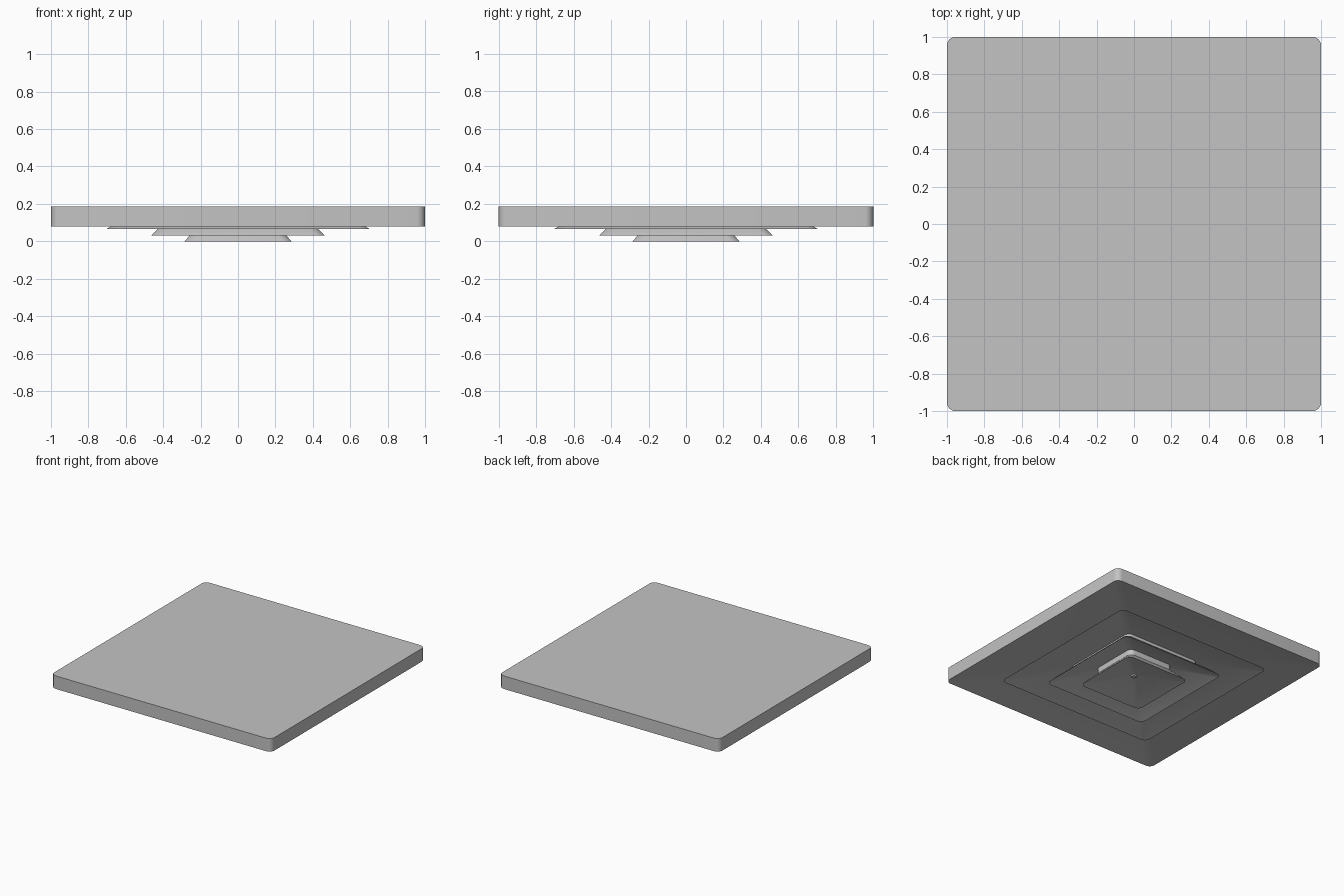
import bpy, bmesh, math

cube = bpy.data.objects.get("Cube")
if cube:
    bpy.data.objects.remove(cube, do_unlink=True)

paint = bpy.data.materials.new("light_grey_metal")
paint.use_nodes = True
grey = (0.55, 0.55, 0.55, 1)
paint.diffuse_color = grey
paint.node_tree.nodes["Principled BSDF"].inputs["Base Color"].default_value = grey


def rounded_square(bm, half, z, radius, steps=6):
    """Ring of vertices round a square with rounded corners."""
    radius = min(radius, half * 0.3)
    ring = []
    for corner in range(4):
        middle = math.radians(45 + 90 * corner)
        cx = math.copysign(half - radius, math.cos(middle))
        cy = math.copysign(half - radius, math.sin(middle))
        for i in range(steps + 1):
            a = math.radians(90 * (corner + i / steps))
            ring.append(bm.verts.new((cx + radius * math.cos(a), cy + radius * math.sin(a), z)))
    return ring


def finish(bm, name):
    bmesh.ops.recalc_face_normals(bm, faces=bm.faces)
    mesh = bpy.data.meshes.new(name)
    bm.to_mesh(mesh)
    bm.free()
    mesh.materials.append(paint)
    obj = bpy.data.objects.new(name, mesh)
    bpy.context.collection.objects.link(obj)
    bpy.ops.object.select_all(action="DESELECT")
    obj.select_set(True)
    bpy.context.view_layer.objects.active = obj
    bpy.ops.object.shade_smooth_by_angle(angle=math.radians(30))
    return obj


def square_loft(name, profile, radius=0.045):
    """Solid swept through (half width, height) pairs, closed at both ends."""
    bm = bmesh.new()
    rings = [rounded_square(bm, half, z, radius) for half, z in profile]
    for a, b in zip(rings, rings[1:]):
        n = len(a)
        for i in range(n):
            j = (i + 1) % n
            bm.faces.new((a[i], a[j], b[j], b[i]))
    bm.faces.new(rings[0])
    bm.faces.new(rings[-1])
    return finish(bm, name)


# Flat-topped housing with a shallow hollow underside
square_loft("housing", [(1, 0.187), (1, 0.08), (0.45, 0.175)])

# Nested flared louvres: neck, outer flare, lip, then hollow underside
square_loft("outer_louvre", [(0.44, 0.18), (0.44, 0.17), (0.68, 0.08), (0.705, 0.065), (0.34, 0.155)])
square_loft("middle_louvre", [(0.34, 0.16), (0.34, 0.11), (0.43, 0.065), (0.465, 0.03), (0.205, 0.13)])
square_loft("centre_louvre", [(0.205, 0.135), (0.205, 0.085), (0.255, 0.035), (0.285, 0), (0.03, 0.06)])

# Fixing screw in the middle of the underside
bm = bmesh.new()
bmesh.ops.create_cone(bm, cap_ends=True, segments=16, radius1=0.02, radius2=0.025, depth=0.015)
bmesh.ops.translate(bm, verts=bm.verts, vec=(0, 0, 0.057))
finish(bm, "fixing_screw")
